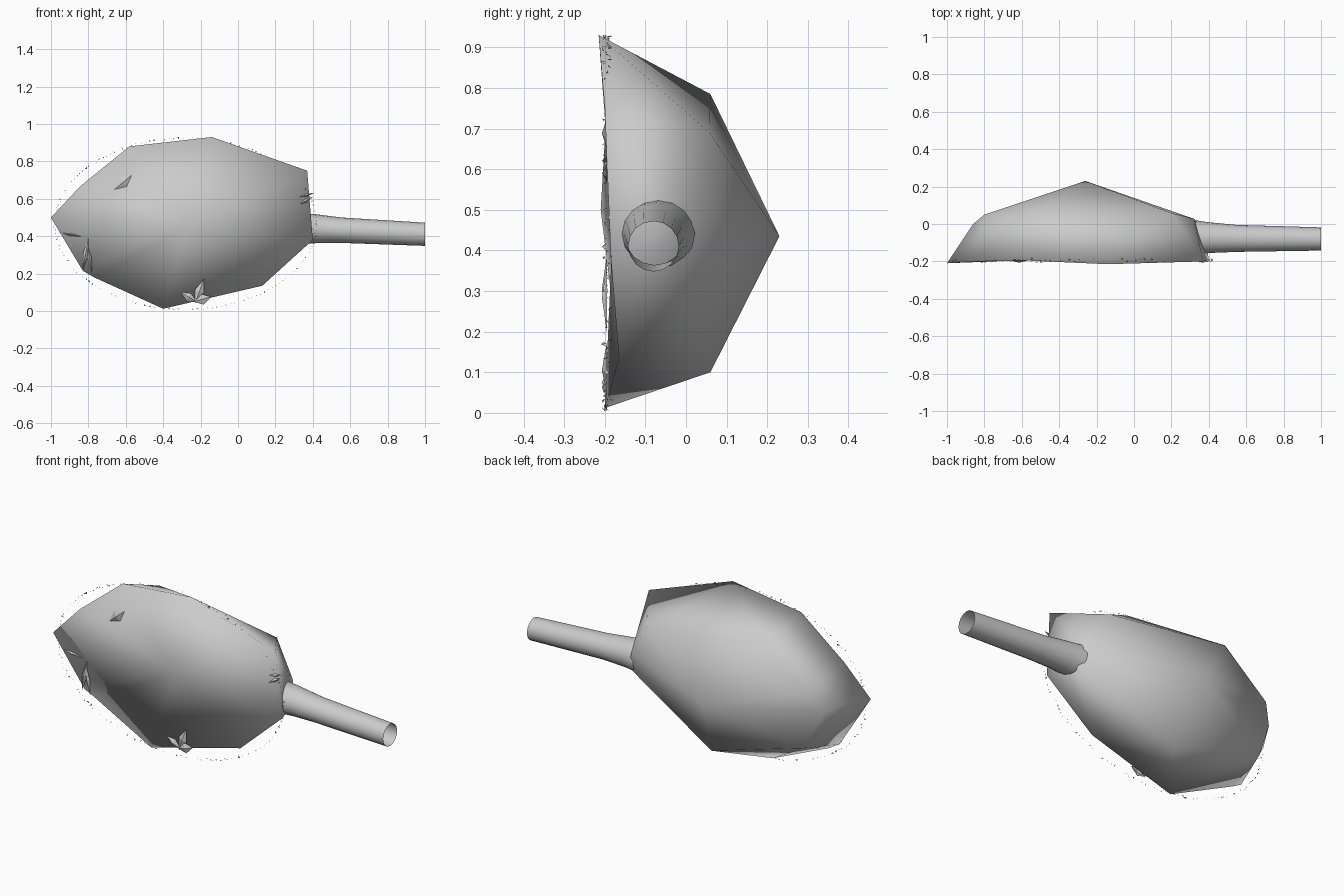
import bpy, bmesh, math, random
from mathutils import Vector

if "Cube" in bpy.data.objects:
    bpy.data.objects.remove(bpy.data.objects["Cube"])

random.seed(4)


def finish(name, bm, smooth=True):
    bmesh.ops.recalc_face_normals(bm, faces=bm.faces[:])
    me = bpy.data.meshes.new(name)
    bm.to_mesh(me)
    bm.free()
    for p in me.polygons:
        p.use_smooth = smooth
    ob = bpy.data.objects.new(name, me)
    bpy.context.collection.objects.link(ob)
    return ob


def zip_rings(bm, a, b):
    """Join two closed rings of any size, always taking the shorter diagonal."""
    i = j = 0
    while i < len(a) or j < len(b):
        p, q = a[i % len(a)], b[j % len(b)]
        pn, qn = a[(i + 1) % len(a)], b[(j + 1) % len(b)]
        step_a = j >= len(b) or (i < len(a) and
                                 (pn.co - q.co).length <= (qn.co - p.co).length)
        if step_a:
            bm.faces.new((p, pn, q))
            i += 1
        else:
            bm.faces.new((p, qn, q))
            j += 1


# Body: coarse angular rim, shoulder ring and one apex at the back
rim = [(-1, -.21, .50), (-.84, -.20, .67), (-.58, -.195, .88), (-.14, -.215, .93),
       (.37, -.20, .75), (.40, -.185, .38), (.13, -.165, .135), (-.40, -.20, .012),
       (-.77, -.168, .18), (-.83, -.175, .215)]
shoulder = [(-.86, 0, .48), (-.80, .05, .57), (-.53, .06, .785), (.20, .058, .69),
            (.32, .028, .50), (.36, -.01, .39), (-.20, .06, .10), (-.76, .05, .26)]
bm = bmesh.new()
rv = [bm.verts.new(p) for p in rim]
sv = [bm.verts.new(p) for p in shoulder]
apex = bm.verts.new((-.26, .23, .435))
front = bm.verts.new((-.26, -.18, .46))
zip_rings(bm, rv, sv)
for ring, tip in ((sv, apex), (rv, front)):
    for i in range(len(ring)):
        bm.faces.new((ring[i], ring[(i + 1) % len(ring)], tip))
finish("body", bm)

# Handle: hollow tapering tube with a slanted root, open at its far end
bm = bmesh.new()
rings = []
for x, y, z, ry, rz, slant in [(.345, -.068, .44, .09, .083, .35),
                               (.41, -.072, .44, .082, .078, .2),
                               (.55, -.077, .432, .072, .068, 0),
                               (1.0, -.08, .41, .062, .062, 0)]:
    rings.append([bm.verts.new((x - slant * ry * math.cos(a),
                                y + ry * math.cos(a), z + rz * math.sin(a)))
                  for a in (math.tau * k / 16 for k in range(16))])
for a, b in zip(rings, rings[1:]):
    zip_rings(bm, a, b)
finish("handle", bm)

# Trim: tiny specks along the rounded edge line
bm = bmesh.new()
for i in range(170):
    a = math.tau * i / 170
    c, s = math.cos(a), math.sin(a)
    p = Vector((-.28 + .70 * c, -.195 + random.uniform(-.008, .008), .466 + .458 * s))
    bm.faces.new([bm.verts.new(p + Vector([random.uniform(-.007, .007) for _ in range(3)]))
                  for _ in range(3)])
finish("edge_trim", bm, False)


# Ornaments: small folded leaves lying on the front edge
def leaf(bm, x, z, ang, length, width, y=-.195):
    d = Vector((math.cos(ang), 0, math.sin(ang)))
    n = Vector((-d.z, 0, d.x)) * width
    o = Vector((x, y, z))
    base, tip = bm.verts.new(o), bm.verts.new(o + d * length)
    l = bm.verts.new(o + d * length * .5 + n)
    r = bm.verts.new(o + d * length * .5 - n)
    m = bm.verts.new(o + d * length * .5 + Vector((0, -.012, 0)))
    for f in ((base, l, m), (l, tip, m), (tip, r, m), (r, base, m)):
        bm.faces.new(f)


bm = bmesh.new()
for x, z, deg, ln, w in [(-.23, .04, 70, .14, .025), (-.22, .05, 150, .10, .022),
                         (-.24, .05, 15, .10, .03), (-.66, .65, 40, .12, .03),
                         (-.83, .22, 80, .17, .015), (-.78, .20, 100, .17, .012),
                         (-.96, .42, -10, .13, .008), (.33, .57, 30, .08, .010),
                         (.33, .61, 15, .08, .008), (-.10, .90, -50, .11, .008),
                         (-.08, .90, -130, .10, .006)]:
    leaf(bm, x, z, math.radians(deg), ln, w)
finish("leaf_ornaments", bm, False)
